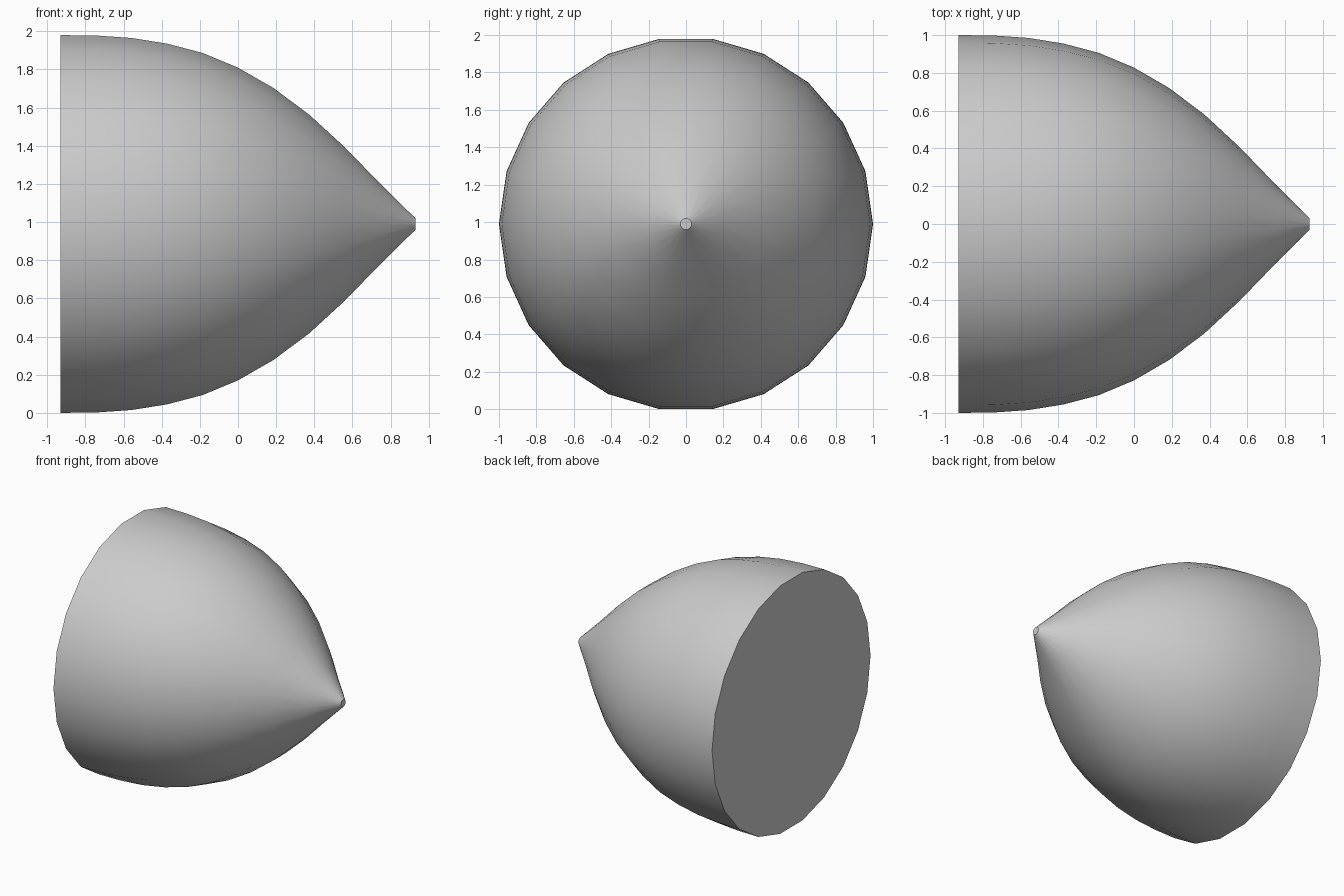
import bpy
import bmesh
from math import cos, sin, tau, radians

if "Cube" in bpy.data.objects:
    bpy.data.objects.remove(bpy.data.objects["Cube"], do_unlink=True)

SIDES = 22
HALF_LENGTH = 0.93
AXIS_HEIGHT = 0.99
# Ring radii at equal steps from the wide base to the blunt tip
RADII = [1.0, 0.998, 0.985, 0.955, 0.906, 0.828, 0.72, 0.58, 0.408, 0.215, 0.03]


def plain_material(name, color):
    mat = bpy.data.materials.new(name)
    mat.use_nodes = True
    mat.diffuse_color = color
    mat.node_tree.nodes["Principled BSDF"].inputs["Base Color"].default_value = color
    return mat


def ring(bm, x, radius):
    angles = [tau * i / SIDES for i in range(SIDES)]
    return [bm.verts.new((x, radius * cos(a), AXIS_HEIGHT + radius * sin(a))) for a in angles]


# Nose cone: rings stacked along x, joined by quads and capped at both ends
bm = bmesh.new()
step = 2 * HALF_LENGTH / (len(RADII) - 1)
rings = [ring(bm, -HALF_LENGTH + i * step, r) for i, r in enumerate(RADII)]
for a, b in zip(rings, rings[1:]):
    for i in range(SIDES):
        j = (i + 1) % SIDES
        bm.faces.new((a[i], a[j], b[j], b[i]))
bm.faces.new(rings[0])
bm.faces.new(rings[-1])
bmesh.ops.recalc_face_normals(bm, faces=bm.faces)

mesh = bpy.data.meshes.new("nose_cone")
bm.to_mesh(mesh)
bm.free()
mesh.materials.append(plain_material("light grey", (0.6, 0.6, 0.6, 1)))
nose_cone = bpy.data.objects.new("nose_cone", mesh)
bpy.context.collection.objects.link(nose_cone)

# Smooth skin with crisp cap rims
bpy.ops.object.select_all(action="DESELECT")
nose_cone.select_set(True)
bpy.context.view_layer.objects.active = nose_cone
bpy.ops.object.shade_smooth_by_angle(angle=radians(35))
